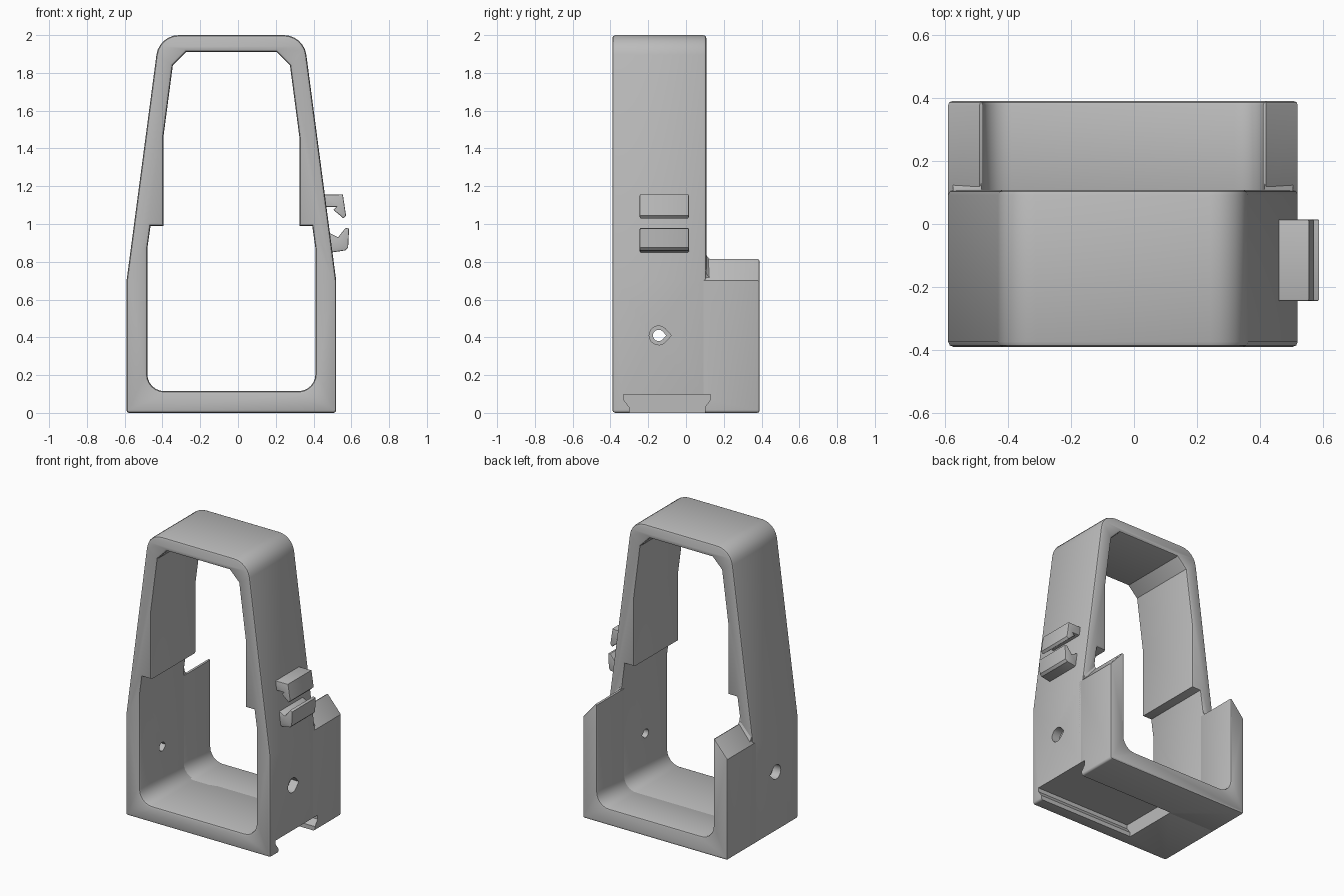
import bpy, bmesh, math
from mathutils import Vector

cube = bpy.data.objects.get("Cube")
if cube:
    bpy.data.objects.remove(cube, do_unlink=True)

grey = bpy.data.materials.new("light grey plastic")
grey.use_nodes = True
COLOUR = (0.5, 0.5, 0.5, 1)
grey.diffuse_color = COLOUR
grey.node_tree.nodes["Principled BSDF"].inputs["Base Color"].default_value = COLOUR

CX = -0.035          # centre line of the frame


def rounded(corners):
    """Outline from (u, v, radius) corners; a radius turns the corner into an arc."""
    out = []
    for i, (u, v, r) in enumerate(corners):
        p = Vector((u, v))
        if not r:
            out.append(p)
            continue
        a = (Vector(corners[i - 1][:2]) - p).normalized()
        b = (Vector(corners[(i + 1) % len(corners)][:2]) - p).normalized()
        half = a.angle(b) / 2
        centre = p + (a + b).normalized() * r / math.sin(half)
        start = p + a * r / math.tan(half) - centre
        end = p + b * r / math.tan(half) - centre
        sweep, n = math.pi - 2 * half, 6
        for k in range(n + 1):
            t = k / n
            out.append(centre + (start * math.sin((1 - t) * sweep)
                                 + end * math.sin(t * sweep)) / math.sin(sweep))
    return out


def mirrored(half):
    """Closed outline from its right half, given as (half width, z, radius)."""
    return rounded([(CX + h, z, r) for h, z, r in half]
                   + [(CX - h, z, r) for h, z, r in reversed(half)])


def prism(name, outlines, lo, hi, bevel=0.0, axis="y"):
    """Solid with rounded rims, extruded along y (outline x, z) or x (outline y, z)."""
    curve = bpy.data.curves.new(name, "CURVE")
    curve.dimensions, curve.fill_mode = "2D", "BOTH"
    curve.extrude = (hi - lo) / 2 - bevel
    curve.bevel_depth, curve.bevel_resolution, curve.offset = bevel, 1, -bevel
    for pts in outlines:
        s = curve.splines.new("POLY")
        s.points.add(len(pts) - 1)
        for sp, p in zip(s.points, pts):
            sp.co = (p[0], p[1], 0, 1)
        s.use_cyclic_u = True
    temp = bpy.data.objects.new("temp", curve)
    bpy.context.collection.objects.link(temp)
    bpy.context.view_layer.update()
    dg = bpy.context.evaluated_depsgraph_get()
    mesh = bpy.data.meshes.new_from_object(temp.evaluated_get(dg))
    bpy.data.objects.remove(temp, do_unlink=True)
    mid = (lo + hi) / 2
    for v in mesh.vertices:
        u, w, d = v.co
        v.co = (u, mid - d, w) if axis == "y" else (mid + d, u, w)
    bm = bmesh.new()
    bm.from_mesh(mesh)
    bmesh.ops.remove_doubles(bm, verts=bm.verts, dist=0.0005)
    bmesh.ops.recalc_face_normals(bm, faces=bm.faces)
    bm.to_mesh(mesh)
    bm.free()
    mesh.materials.clear()
    mesh.materials.append(grey)
    obj = bpy.data.objects.new(name, mesh)
    bpy.context.collection.objects.link(obj)
    return obj


def activate(obj):
    bpy.ops.object.select_all(action="DESELECT")
    obj.select_set(True)
    bpy.context.view_layer.objects.active = obj


def cut(obj, cutters):
    activate(obj)
    for c in cutters:
        m = obj.modifiers.new("cut", "BOOLEAN")
        m.operation, m.solver, m.object = "DIFFERENCE", "EXACT", c
        bpy.ops.object.modifier_apply(modifier=m.name)


def teardrop(y, z, r):
    arc = [math.radians(45 + 270 * k / 14) for k in range(15)]
    return [(y + r * 1.35, z)] + [(y + r * math.cos(a), z + r * math.sin(a)) for a in arc]


# Tall tapered frame with a stepped opening
outer = mirrored([(0.555, 0, 0.015), (0.555, 0.70, 0), (0.383, 2.0, 0.12)])
inner = mirrored([(0.445, 0.115, 0.09), (0.445, 0.87, 0), (0.428, 0.99, 0),
                  (0.36, 0.99, 0), (0.36, 1.46, 0), (0.31, 1.84, 0), (0.24, 1.91, 0)])
frame = prism("main_frame", [outer, inner], -0.39, 0.108, 0.016)

# Low U-shaped cradle behind it, wall tops sloping outwards
half = [(0.555, 0, 0.015), (0.555, 0.70, 0), (0.455, 0.815, 0), (0.445, 0.81, 0)]
cradle_pts = rounded([(CX - 0.445, 0.115, 0.09), (CX + 0.445, 0.115, 0.09)]
                     + [(CX + h, z, r) for h, z, r in reversed(half)]
                     + [(CX - h, z, r) for h, z, r in half])
cradle = prism("rear_cradle", [cradle_pts], 0.065, 0.39, 0.012)

# Dovetail slot under the floor and teardrop holes through the walls
slot = prism("slot_cutter", [[(-0.30, -0.05), (-0.30, 0.03), (-0.33, 0.07), (-0.33, 0.098),
                              (0.13, 0.098), (0.13, 0.07), (0.10, 0.03), (0.10, -0.05)]],
             -0.22, 0.7, axis="x")
holes = [prism("hole_cutter", [teardrop(-0.145, 0.41, r)], lo, hi, axis="x")
         for r, lo, hi in ((0.03, -0.8, 0.8), (0.05, 0.46, 0.8), (0.05, -0.8, -0.53))]
cut(frame, [slot] + holes)
cut(cradle, [slot])
for c in [slot] + holes:
    bpy.data.objects.remove(c, do_unlink=True)

# Sloping fillets where the cradle walls meet the frame
parts = [frame, cradle]
curve_pts = [(0.155 - 0.05 * math.sin(a), 0.86 - 0.05 * math.cos(a))
             for a in (math.radians(15 * k) for k in range(7))]
for side, label in ((1, "left"), (-1, "right")):
    ends = sorted((CX + side * 0.45, CX + side * 0.54))
    fillet = prism(label + "_fillet", [[(0.09, 0.80), (0.155, 0.80)] + curve_pts + [(0.09, 0.86)]],
                   *ends, axis="x")
    for v in fillet.data.vertices:
        v.co.z -= 1.1 * (abs(v.co.x - CX) - 0.445)
    parts.append(fillet)

# Pair of hooked clips on the left wall
upper = [(0.45, 1.155), (0.555, 1.157), (0.572, 1.045), (0.558, 1.03), (0.505, 1.075),
         (0.52, 1.09), (0.45, 1.09)]
lower = [(0.47, 0.95), (0.49, 0.95), (0.53, 0.93), (0.57, 0.98), (0.588, 0.975),
         (0.583, 0.875), (0.568, 0.86), (0.50, 0.85), (0.48, 0.87)]
parts.append(prism("upper_clip", [upper], -0.245, 0.015, 0.006))
parts.append(prism("lower_clip", [lower], -0.245, 0.015, 0.006))

for obj in parts:
    activate(obj)
    bpy.ops.object.shade_smooth_by_angle(angle=math.radians(32))
